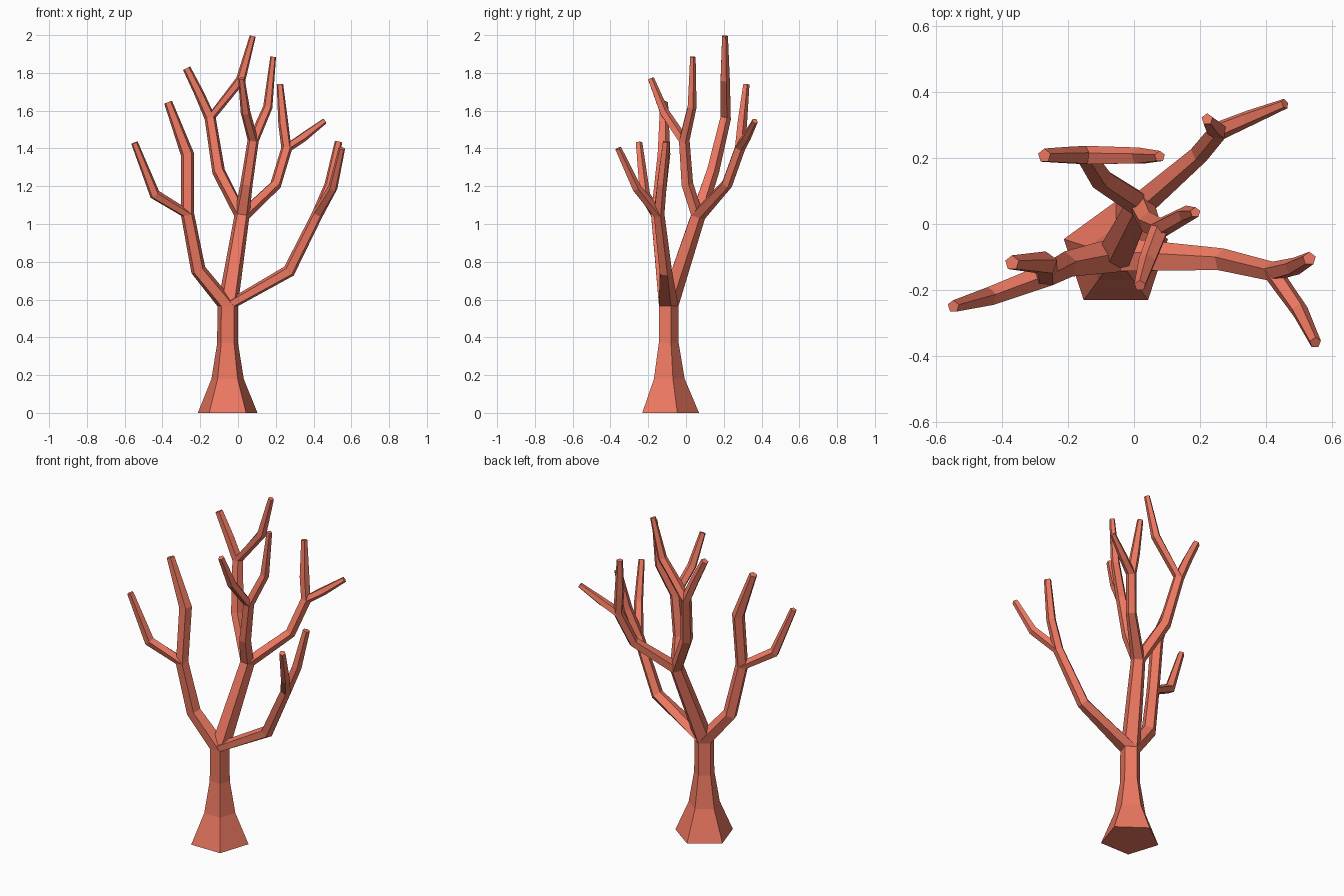
import bpy, bmesh
from math import sin, cos, radians
from mathutils import Vector

if "Cube" in bpy.data.objects:
    bpy.data.objects.remove(bpy.data.objects["Cube"])

SIDES = 5
bark = bpy.data.materials.new("bark")
bark.diffuse_color = (0.85, 0.19, 0.12, 1)
bark.use_nodes = True
bark.node_tree.nodes["Principled BSDF"].inputs["Base Color"].default_value = bark.diffuse_color
UP = Vector((0, 0, 1))


def ring(bm, centre, radius, direction):
    """Five-sided cross-section facing along direction."""
    turn = UP.rotation_difference(direction)
    angles = [radians(90 + 360 * i / SIDES) for i in range(SIDES)]
    return [bm.verts.new(centre + turn @ Vector((cos(a) * radius, sin(a) * radius, 0)))
            for a in angles]


def tube(bm, path, start_dir=None):
    """Tapered tube through (x, y, z, radius) points; returns its end direction."""
    pts = [Vector(p[:3]) for p in path]
    segs = [(b - a).normalized() for a, b in zip(pts, pts[1:])]
    dirs = [start_dir or segs[0]]
    dirs += [(a + b).normalized() for a, b in zip(segs, segs[1:])] + [segs[-1]]
    rings = [ring(bm, p, q[3], d) for p, q, d in zip(pts, path, dirs)]
    for lo, hi in zip(rings, rings[1:]):
        for i in range(SIDES):
            j = (i + 1) % SIDES
            bm.faces.new((lo[i], lo[j], hi[j], hi[i]))
    bm.faces.new(rings[0][::-1])
    bm.faces.new(rings[-1])
    return dirs[-1]


def grow(bm, path, children=(), start_dir=None):
    """Tube plus child branches that start from its end ring."""
    end_dir = tube(bm, path, start_dir)
    for child_path, grandchildren in children:
        grow(bm, [path[-1]] + child_path, grandchildren, end_dir)


def make(name, path, children=(), start_dir=None):
    bm = bmesh.new()
    grow(bm, path, children, start_dir)
    mesh = bpy.data.meshes.new(name)
    bm.to_mesh(mesh)
    bm.free()
    mesh.materials.append(bark)
    obj = bpy.data.objects.new(name, mesh)
    bpy.context.collection.objects.link(obj)


# Flared trunk
X, Y = -0.055, -0.097
FORK = (X, Y, 0.565, 0.057)
make("trunk", [(X, Y, 0, 0.166), (X, Y, 0.18, 0.09), (X, Y, 0.37, 0.058), FORK])

# Left limb with two twigs
make("left_limb",
     [FORK, (-0.21, -0.125, 0.755, 0.042), (-0.267, -0.155, 1.05, 0.037)],
     [([(-0.44, -0.22, 1.155, 0.030), (-0.548, -0.25, 1.43, 0.019)], ()),
      ([(-0.268, -0.12, 1.37, 0.037), (-0.37, -0.118, 1.645, 0.023)], ())], UP)

# Right limb with two twigs
make("right_limb",
     [FORK, (0.27, -0.11, 0.75, 0.036), (0.42, -0.145, 1.05, 0.031)],
     [([(0.485, -0.13, 1.21, 0.028), (0.532, -0.105, 1.435, 0.021)], ()),
      ([(0.502, -0.262, 1.19, 0.026), (0.55, -0.36, 1.4, 0.018)], ())], UP)

# Central limb with three branches, each ending in two twigs
make("central_limb",
     [FORK, (0.02, 0.06, 1.04, 0.042)],
     [([(-0.103, 0.14, 1.28, 0.036), (-0.147, 0.207, 1.56, 0.031)],
       [([(-0.205, 0.207, 1.69, 0.027), (-0.272, 0.207, 1.825, 0.022)], ()),
        ([(0.015, 0.205, 1.765, 0.027), (0.078, 0.205, 1.995, 0.017)], ())]),
      ([(0.045, 0.004, 1.21, 0.034), (0.08, -0.012, 1.44, 0.031)],
       [([(0.158, 0.03, 1.62, 0.026), (0.186, 0.035, 1.885, 0.016)], ()),
        ([(0.04, -0.115, 1.59, 0.027), (0.018, -0.187, 1.77, 0.018)], ())]),
      ([(0.2, 0.215, 1.21, 0.031), (0.257, 0.283, 1.4, 0.030)],
       [([(0.24, 0.295, 1.53, 0.028), (0.222, 0.318, 1.74, 0.018)], ()),
        ([(0.345, 0.32, 1.46, 0.025), (0.458, 0.365, 1.545, 0.016)], ())])], UP)
